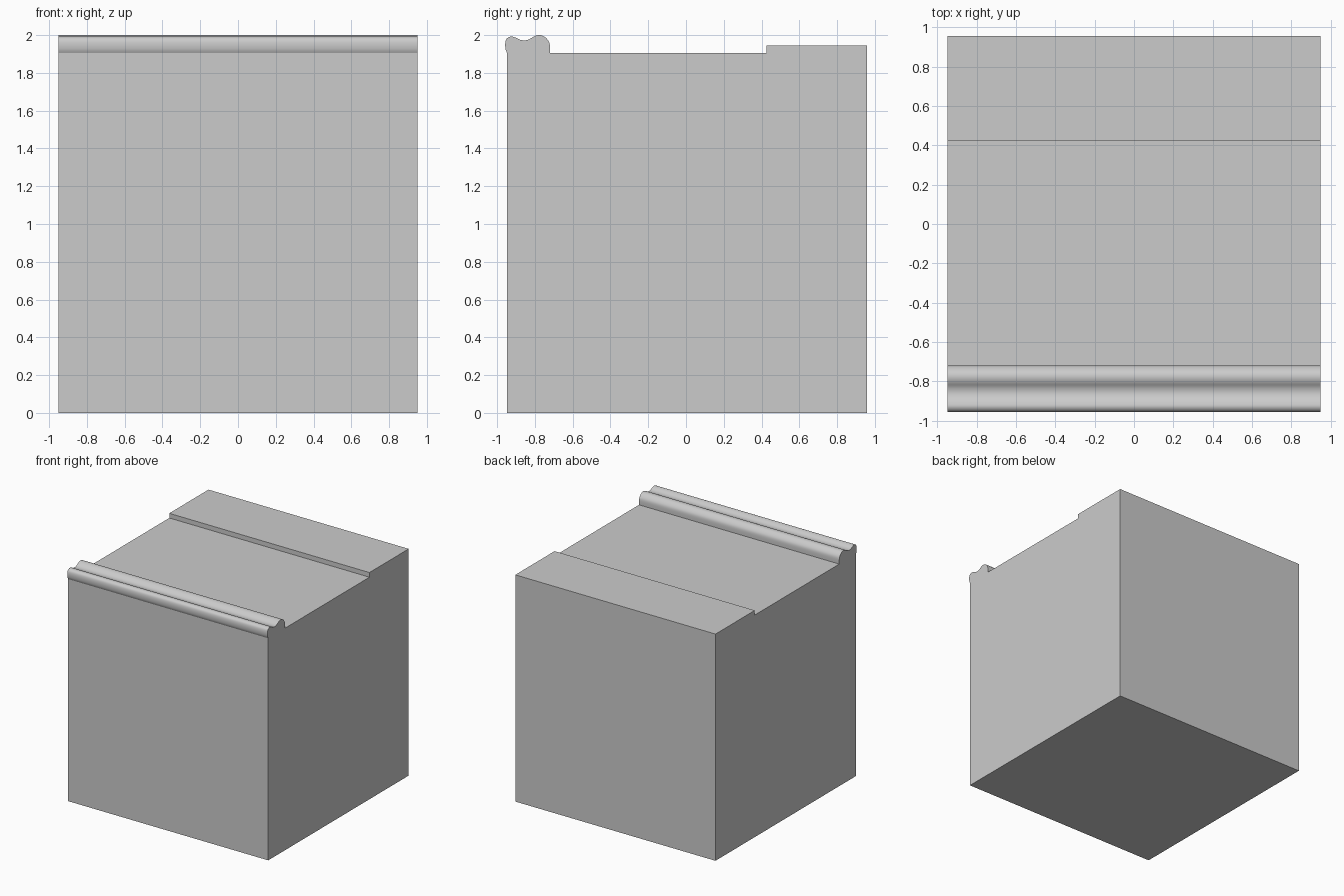
import bpy, bmesh, math
from mathutils import Vector

if "Cube" in bpy.data.objects:
    bpy.data.objects.remove(bpy.data.objects["Cube"])

HALF_WIDTH = 0.95


def extrude_profile(name, profile):
    """Solid made by sweeping a closed (y, z) outline along x."""
    bm = bmesh.new()
    face = bm.faces.new([bm.verts.new((-HALF_WIDTH, y, z)) for y, z in profile])
    result = bmesh.ops.extrude_face_region(bm, geom=[face])
    moved = [g for g in result["geom"] if isinstance(g, bmesh.types.BMVert)]
    bmesh.ops.translate(bm, verts=moved, vec=(2 * HALF_WIDTH, 0, 0))
    bmesh.ops.recalc_face_normals(bm, faces=bm.faces)
    mesh = bpy.data.meshes.new(name)
    bm.to_mesh(mesh)
    bm.free()
    obj = bpy.data.objects.new(name, mesh)
    bpy.context.collection.objects.link(obj)
    return obj


def smooth_path(points, steps=4):
    """Catmull-Rom curve through the given points."""
    p = [Vector(q) for q in points]
    p = [p[0]] + p + [p[-1]]
    out = []
    for a, b, c, d in zip(p, p[1:], p[2:], p[3:]):
        for i in range(steps):
            t = i / steps
            out.append(0.5 * (2 * b + (c - a) * t + (2 * a - 5 * b + 4 * c - d) * t * t
                              + (3 * b - a - 3 * c + d) * t ** 3))
    return out + [p[-1]]


# Block with a raised step along the back
extrude_profile("body", [
    (-0.947, 0), (0.957, 0), (0.957, 1.945), (0.425, 1.945),
    (0.425, 1.905), (-0.72, 1.905), (-0.947, 1.905)])

# Double-bead moulding along the front top edge
rail = extrude_profile("front_rail", smooth_path([
    (-0.947, 1.905), (-0.955, 1.925), (-0.957, 1.955), (-0.95, 1.98),
    (-0.93, 1.992), (-0.905, 1.988), (-0.88, 1.976), (-0.855, 1.972),
    (-0.83, 1.978), (-0.805, 1.993), (-0.78, 2.0), (-0.755, 1.995),
    (-0.732, 1.975), (-0.721, 1.95), (-0.72, 1.905)]))
bpy.context.view_layer.objects.active = rail
rail.select_set(True)
bpy.ops.object.shade_smooth_by_angle(angle=math.radians(35))
